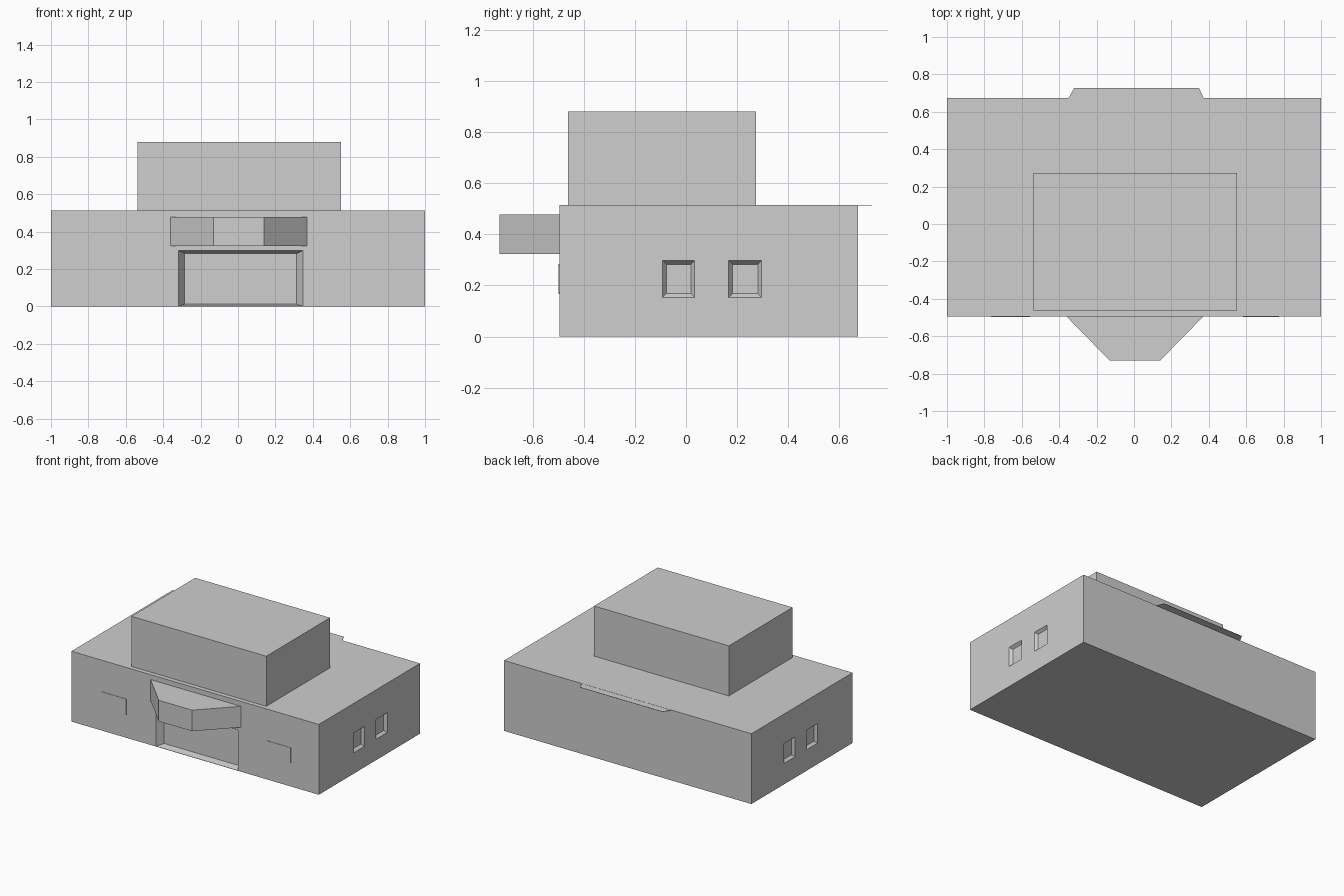
import bpy
import bmesh

default = bpy.data.objects.get("Cube")
if default:
    bpy.data.objects.remove(default, do_unlink=True)

# Single plain colour
grey = bpy.data.materials.new("plain_grey")
grey.use_nodes = True
colour = (0.62, 0.62, 0.62, 1)
grey.diffuse_color = colour
bsdf = grey.node_tree.nodes["Principled BSDF"]
bsdf.inputs["Base Color"].default_value = colour
bsdf.inputs["Roughness"].default_value = 0.8


def make_object(name, bm):
    bmesh.ops.recalc_face_normals(bm, faces=bm.faces)
    mesh = bpy.data.meshes.new(name)
    bm.to_mesh(mesh)
    bm.free()
    mesh.materials.append(grey)
    obj = bpy.data.objects.new(name, mesh)
    bpy.context.collection.objects.link(obj)
    return obj


def loft(name, ring_a, ring_b):
    """Closed solid between two matching rings of points."""
    bm = bmesh.new()
    a = [bm.verts.new(p) for p in ring_a]
    b = [bm.verts.new(p) for p in ring_b]
    bm.faces.new(a)
    bm.faces.new(b)
    for i in range(len(a)):
        j = (i + 1) % len(a)
        bm.faces.new((a[i], a[j], b[j], b[i]))
    return make_object(name, bm)


def prism(name, outline, z0, z1):
    return loft(name, [(x, y, z0) for x, y in outline],
                [(x, y, z1) for x, y in outline])


def rect(u0, u1, v0, v1):
    return [(u0, v0), (u1, v0), (u1, v1), (u0, v1)]


FRONT, BACK, ROOF = -0.495, 0.673, 0.514

# Main blocks
body = prism("main_building", rect(-1, 1, FRONT, BACK), 0, ROOF)
prism("upper_storey", rect(-0.538, 0.552, -0.462, 0.274), ROOF, 0.88)

# Tapered canopy over the entrance
prism("entrance_canopy",
      [(-0.36, FRONT), (-0.13, -0.73), (0.14, -0.73), (0.37, FRONT)], 0.324, 0.478)

# Thin roof lip overhanging the back wall
bm = bmesh.new()
lip = [(-0.35, BACK), (0.372, BACK), (0.348, 0.727), (-0.32, 0.727)]
bm.faces.new([bm.verts.new((x, y, ROOF - 0.001)) for x, y in lip])
lip_obj = make_object("back_roof_lip", bm)
lip_obj.modifiers.new("thickness", "SOLIDIFY").thickness = 0.002


def recess(name, outer, inner, depth, place):
    """Cut a tapered recess; place maps (u, v, depth) to a point."""
    # Carry the taper on past the wall so that the cut is clean
    start = [(2 * a[0] - b[0], 2 * a[1] - b[1]) for a, b in zip(outer, inner)]
    cutter = loft(name, [place(u, v, -depth) for u, v in start],
                  [place(u, v, depth) for u, v in inner])
    cutter.hide_render = True
    mod = body.modifiers.new(name, "BOOLEAN")
    mod.operation = "DIFFERENCE"
    mod.solver = "EXACT"
    mod.object = cutter
    bpy.context.view_layer.objects.active = body
    bpy.ops.object.modifier_apply(modifier=name)
    bpy.data.objects.remove(cutter, do_unlink=True)


# Entrance recess
recess("entrance", rect(-0.318, 0.347, 0.002, 0.298), rect(-0.285, 0.313, 0.012, 0.282),
       0.05, lambda u, v, d: (u, FRONT + d, v))

# Two recessed windows on each side wall
t = 0.015
for side in (-1, 1):
    for y0, y1 in ((-0.092, 0.034), (0.167, 0.296)):
        recess("side_window", rect(y0, y1, 0.153, 0.298),
               rect(y0 + t, y1 - t, 0.153 + t, 0.298 - t), 0.02,
               lambda u, v, d: (side * (1 - d), u, v))

# Flat front window panels
for name, x0, x1, z0 in (("right_front_window", -0.765, -0.556, 0.167),
                         ("left_front_window", 0.583, 0.775, 0.172)):
    prism(name, rect(x0, x1, FRONT - 0.003, FRONT + 0.003), z0, 0.284)
